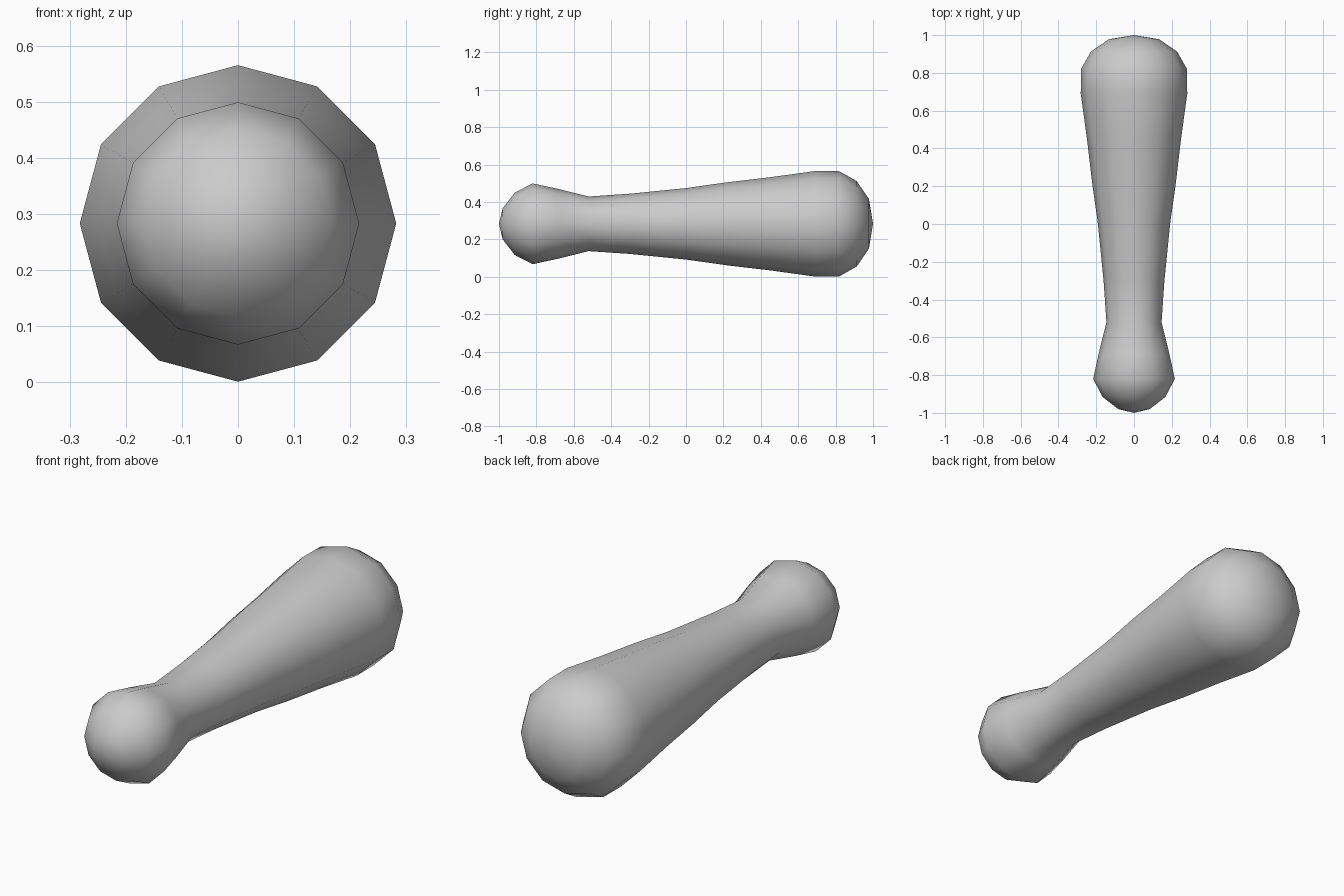
import bpy, bmesh
from math import sin, cos, pi

if "Cube" in bpy.data.objects:
    bpy.data.objects.remove(bpy.data.objects["Cube"])

SIDES = 12
AXIS_Z = 0.283

# Profile along the handle: (y, radius)
PROFILE = [(-0.98, 0.083), (-0.915, 0.167), (-0.82, 0.216), (-0.69, 0.188),
           (-0.52, 0.146), (-0.30, 0.161), (0.0, 0.191), (0.22, 0.222),
           (0.45, 0.249), (0.69, 0.282), (0.82, 0.281), (0.913, 0.228),
           (0.978, 0.133)]

bm = bmesh.new()

# Rings of the turned body
rings = []
for y, r in PROFILE:
    rings.append([bm.verts.new((r * sin(2 * pi * i / SIDES), y,
                                AXIS_Z + r * cos(2 * pi * i / SIDES)))
                  for i in range(SIDES)])
for a, b in zip(rings, rings[1:]):
    for i in range(SIDES):
        j = (i + 1) % SIDES
        bm.faces.new((a[i], a[j], b[j], b[i]))

# Rounded end caps
for ring, y in ((rings[0], -1.0), (rings[-1], 1.0)):
    tip = bm.verts.new((0, y, AXIS_Z))
    for i in range(SIDES):
        bm.faces.new((ring[i], ring[(i + 1) % SIDES], tip))

bmesh.ops.recalc_face_normals(bm, faces=bm.faces)
for f in bm.faces:
    f.smooth = True

mesh = bpy.data.meshes.new("handle")
bm.to_mesh(mesh)
bm.free()
handle = bpy.data.objects.new("handle", mesh)
bpy.context.collection.objects.link(handle)
